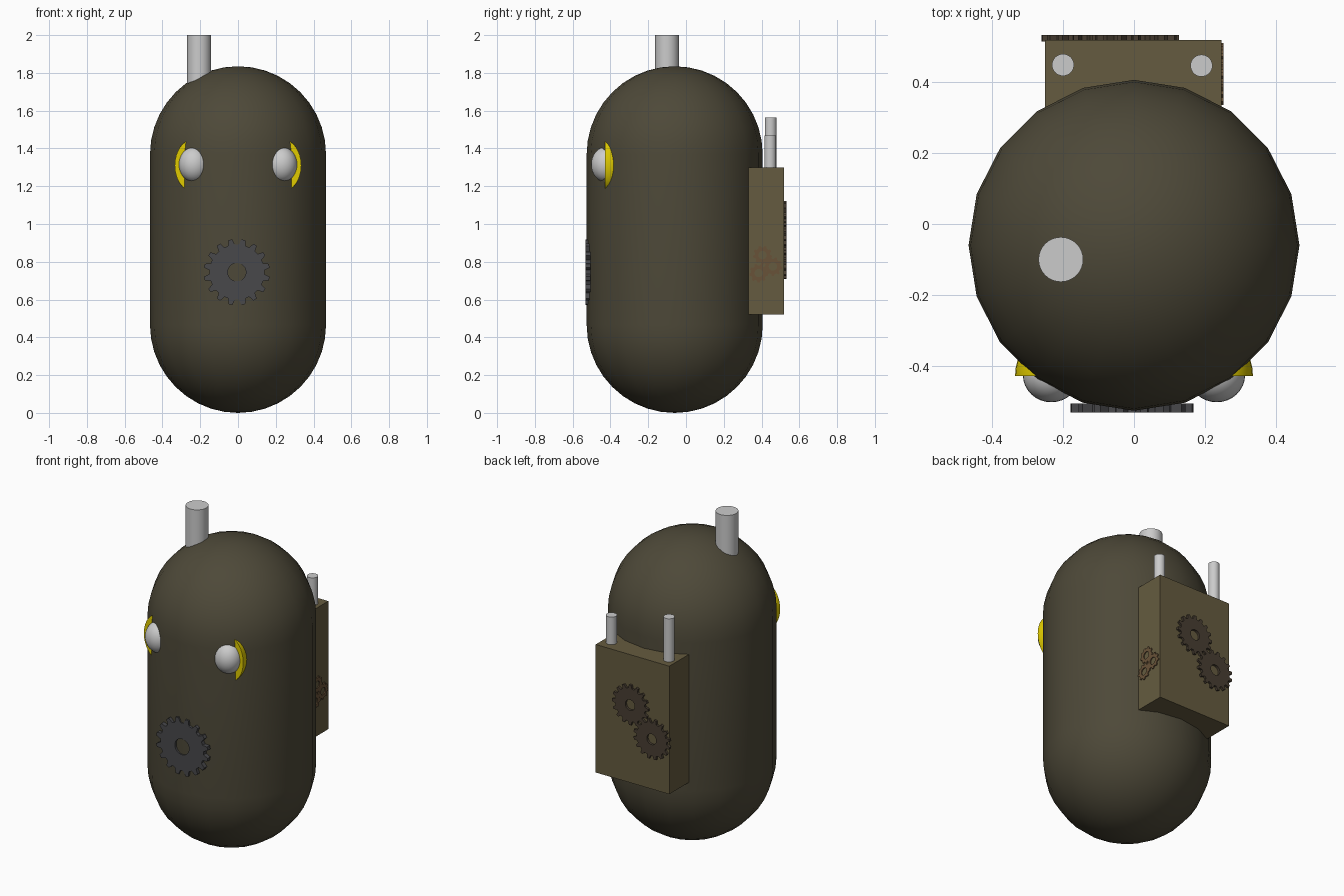
import bpy, bmesh
from math import sin, cos, pi, radians
from mathutils import Matrix, Vector

if "Cube" in bpy.data.objects:
    bpy.data.objects.remove(bpy.data.objects["Cube"])


def material(name, rgb):
    m = bpy.data.materials.new(name)
    m.diffuse_color = (*rgb, 1)
    m.use_nodes = True
    m.node_tree.nodes["Principled BSDF"].inputs["Base Color"].default_value = m.diffuse_color
    return m


BODY = material("dark_bronze", (0.075, 0.066, 0.040))
BOX = material("bronze", (0.13, 0.105, 0.05))
IRON = material("iron", (0.065, 0.065, 0.07))
BROWN = material("brown", (0.065, 0.048, 0.032))
COPPER = material("copper", (0.14, 0.085, 0.04))
YELLOW = material("yellow", (0.75, 0.6, 0.0))


def finish(name, bm, mat=None, smooth=None):
    bmesh.ops.recalc_face_normals(bm, faces=bm.faces)
    me = bpy.data.meshes.new(name)
    bm.to_mesh(me)
    bm.free()
    ob = bpy.data.objects.new(name, me)
    bpy.context.collection.objects.link(ob)
    if mat:
        me.materials.append(mat)
    if smooth:
        bpy.ops.object.select_all(action='DESELECT')
        ob.select_set(True)
        bpy.context.view_layer.objects.active = ob
        bpy.ops.object.shade_smooth_by_angle(angle=radians(smooth))
    return ob


def pipe(name, x, y, r, z0, z1):
    bm = bmesh.new()
    bmesh.ops.create_cone(bm, cap_ends=True, segments=32, radius1=r, radius2=r, depth=z1 - z0,
                          matrix=Matrix.Translation((x, y, (z0 + z1) / 2)))
    finish(name, bm, None, 30)


def ellipsoid(center, radii):
    bm = bmesh.new()
    bmesh.ops.create_uvsphere(bm, u_segments=32, v_segments=16, radius=1,
                              matrix=Matrix.Translation(center) @ Matrix.Diagonal((*radii, 1)))
    return bm


def gear(name, center, r, root, hole, teeth, depth, rot, mat, phase=0.0):
    # Toothed ring centred on its local z axis, then turned to face outward
    bm = bmesh.new()
    n = teeth * 4
    outline = [(root, -0.32), (r, -0.15), (r, 0.15), (root, 0.32)]
    rings = []
    for z in (-depth / 2, depth / 2):
        outer, inner = [], []
        for i in range(n):
            rad, off = outline[i % 4]
            a = 2 * pi * (i // 4 + off + phase) / teeth
            outer.append(bm.verts.new((rad * cos(a), rad * sin(a), z)))
            inner.append(bm.verts.new((hole * cos(a), hole * sin(a), z)))
        rings.append((outer, inner))
    (o0, i0), (o1, i1) = rings
    for a, b in ((o0, o1), (o1, i1), (i1, i0), (i0, o0)):
        for k in range(n):
            j = (k + 1) % n
            bm.faces.new((a[k], a[j], b[j], b[k]))
    bmesh.ops.transform(bm, matrix=Matrix.Translation(center) @ rot, verts=bm.verts)
    finish(name, bm, mat)


# Capsule body, 20 sides
R, CY, TOP = 0.466, -0.06, 1.835
profile = [(R * cos(radians(a)), R + R * sin(radians(a))) for a in range(-90, 1, 9)]
profile += [(r, TOP - z) for r, z in reversed(profile)]
bm = bmesh.new()
vs = [bm.verts.new((r, 0, z)) for r, z in profile]
es = [bm.edges.new(p) for p in zip(vs, vs[1:])]
bmesh.ops.spin(bm, geom=vs + es, axis=(0, 0, 1), cent=(0, 0, 0), angle=2 * pi, steps=20)
bmesh.ops.remove_doubles(bm, verts=bm.verts, dist=1e-4)
bmesh.ops.translate(bm, vec=(0, CY, 0), verts=bm.verts)
finish("body", bm, BODY, 30)

# Chimney on the head
pipe("chimney", -0.206, -0.10, 0.063, 1.70, 2.0)

# Eyes with yellow half-shell rims behind them
for side, s in (("left", 1), ("right", -1)):
    finish(f"{side}_eye", ellipsoid((s * 0.233, -0.425, 1.315), (0.08, 0.077, 0.093)), None, 60)
    bm = ellipsoid((s * 0.235, -0.428, 1.31), (0.10, 0.12, 0.139))
    bmesh.ops.bisect_plane(bm, geom=bm.verts[:] + bm.edges[:] + bm.faces[:],
                           plane_co=(0, -0.4279, 0), plane_no=(0, -1, 0), clear_outer=True)
    bmesh.ops.holes_fill(bm, edges=[e for e in bm.edges if e.is_boundary], sides=0)
    finish(f"{side}_eye_rim", bm, YELLOW, 40)

# Backpack box
bm = bmesh.new()
bmesh.ops.create_cube(bm, size=1, matrix=Matrix.Translation((-0.002, 0.424, 0.91))
                      @ Matrix.Diagonal((0.496, 0.188, 0.78, 1)))
finish("backpack", bm, BOX)

# Exhaust pipes on the backpack
pipe("tall_exhaust", -0.20, 0.448, 0.031, 1.25, 1.563)
pipe("short_exhaust", 0.19, 0.446, 0.031, 1.25, 1.468)

# Gears: chest, backpack rear, backpack side
face_y = Matrix.Rotation(radians(90), 4, 'X')
face_x = Matrix.Rotation(radians(90), 4, 'Y')
gear("chest_gear", (-0.006, -0.518, 0.745), 0.175, 0.146, 0.048, 16, 0.026, face_y, IRON, 0.5)
gear("rear_gear_upper", (0.005, 0.523, 1.0), 0.122, 0.101, 0.032, 16, 0.018, face_y, BROWN)
gear("rear_gear_lower", (-0.14, 0.523, 0.83), 0.122, 0.101, 0.032, 16, 0.018, face_y, BROWN, 0.5)
for i, (y, z) in enumerate(((0.405, 0.835), (0.385, 0.74), (0.46, 0.775))):
    gear(f"side_gear_{i + 1}", (0.247, y, z), 0.05, 0.041, 0.022, 9, 0.01, face_x, COPPER)
